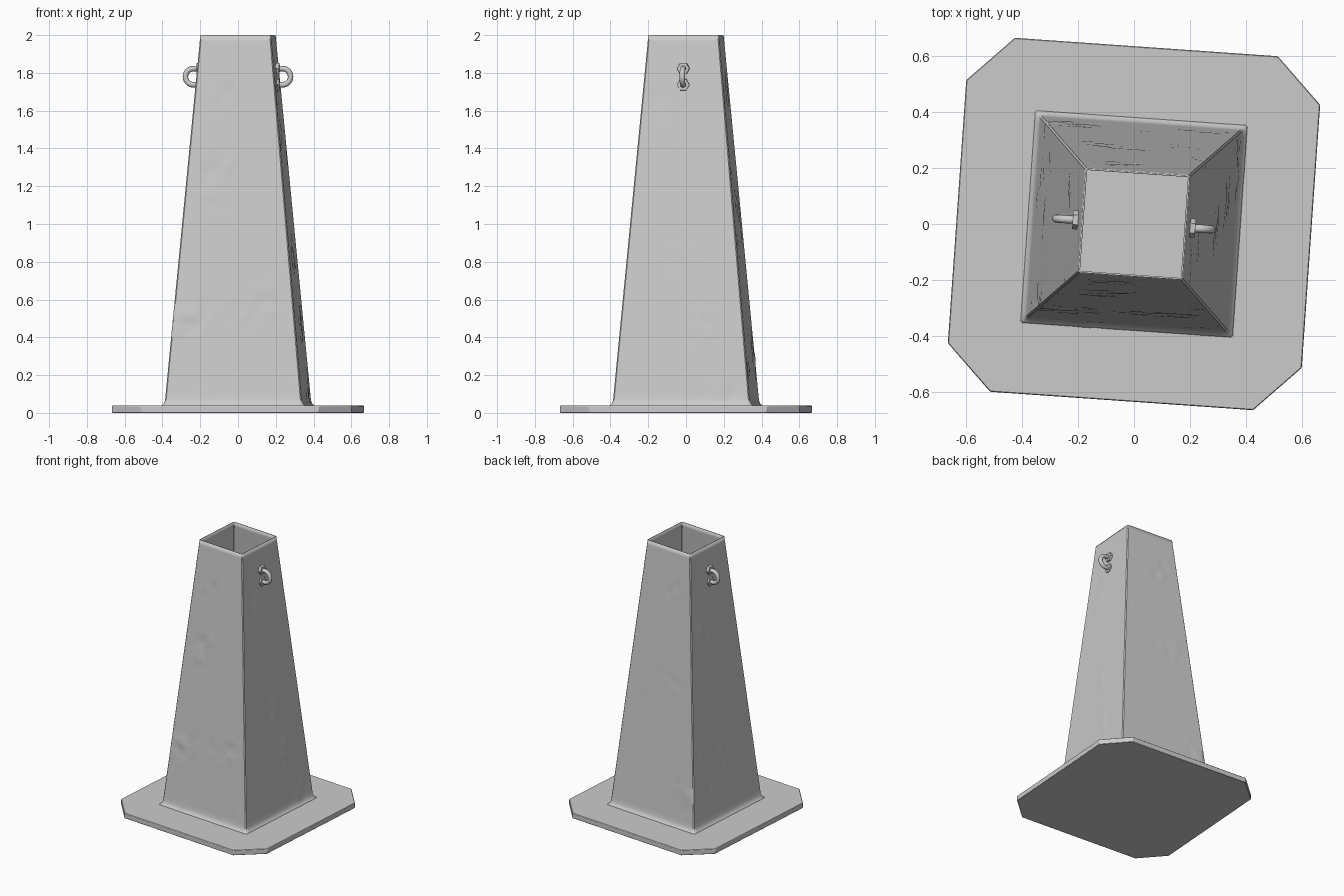
import bpy, bmesh, math
from mathutils import Matrix, Vector, noise

if "Cube" in bpy.data.objects:
    bpy.data.objects.remove(bpy.data.objects["Cube"])

TURN = Matrix.Rotation(math.radians(-4), 4, 'Z')   # whole model is slightly twisted
PLATE_TOP = 0.038


def make_object(name, bm, angle=35):
    bm.transform(TURN)
    bmesh.ops.recalc_face_normals(bm, faces=bm.faces)
    mesh = bpy.data.meshes.new(name)
    bm.to_mesh(mesh)
    bm.free()
    ob = bpy.data.objects.new(name, mesh)
    bpy.context.collection.objects.link(ob)
    bpy.ops.object.select_all(action='DESELECT')
    ob.select_set(True)
    bpy.context.view_layer.objects.active = ob
    bpy.ops.object.shade_smooth_by_angle(angle=math.radians(angle))
    return ob


def bridge(bm, a, b):
    n = len(a)
    for i in range(n):
        bm.faces.new((a[i], a[(i + 1) % n], b[(i + 1) % n], b[i]))


# Base plate: square slab with cut corners
bm = bmesh.new()
H, C = 0.635, 0.472
outline = [(H, -C), (H, C), (C, H), (-C, H), (-H, C), (-H, -C), (-C, -H), (C, -H)]
face = bm.faces.new([bm.verts.new((x, y, 0)) for x, y in outline])
ext = bmesh.ops.extrude_face_region(bm, geom=[face])
bmesh.ops.translate(bm, vec=(0, 0, PLATE_TOP),
                    verts=[v for v in ext['geom'] if isinstance(v, bmesh.types.BMVert)])
plate = make_object("base_plate", bm)
bev = plate.modifiers.new("edge_wear", 'BEVEL')
bev.width, bev.segments = 0.003, 1


# Hollow tapered tower with flared foot and faint dents
def tower_ring(bm, half, z, segs=28, cut=0.006):
    ring = []
    for k in range(4):
        rot = Matrix.Rotation(k * math.pi / 2, 4, 'Z')
        for i in range(segs + 1):
            y = (half - cut) * (2 * i / segs - 1)
            p = rot @ Vector((half, y, z))
            fade = min(1, (2 - z) * 6) * (0 < i < segs)
            dent = max(0, noise.noise(p * 5) - 0.2) * noise.noise(p * 16) * 0.015
            p += rot @ Vector((dent * fade, 0, 0))
            ring.append(bm.verts.new(p))
    return ring


bm = bmesh.new()
levels = [(0.385, PLATE_TOP - 0.004), (0.375, 0.043), (0.367, 0.053), (0.362, 0.07)]
levels += [(0.362 + (0.187 - 0.362) * t / 60, 0.07 + 1.93 * t / 60) for t in range(1, 61)]
rings = [tower_ring(bm, h, z) for h, z in levels]
for low, high in zip(rings, rings[1:]):
    bridge(bm, low, high)
tower = make_object("tower_shell", bm, 40)
wall = tower.modifiers.new("wall_thickness", 'SOLIDIFY')
wall.thickness, wall.offset = 0.006, -1


# Lifting loop: U-shaped bar held by two hex nuts, one per side
LOOP_Z, ARM = 1.78, 0.043


def lifting_loop(side, label):
    spin = Matrix.Rotation(0 if side > 0 else math.pi, 4, 'Z')
    bm = bmesh.new()
    path = [(0.195, ARM, math.pi / 2)]
    for i in range(17):
        a = math.pi / 2 - math.pi * i / 16
        path.append((0.236 + ARM * math.cos(a), ARM * math.sin(a), a))
    path.append((0.195, -ARM, -math.pi / 2))
    rings = []
    for x, z, a in path:
        out = Vector((math.cos(a), 0, math.sin(a)))
        centre = Vector((x, 0, LOOP_Z + z))
        rings.append([bm.verts.new(spin @ (centre + 0.0145 * (
            out * math.cos(t * math.pi / 6) + Vector((0, 1, 0)) * math.sin(t * math.pi / 6))))
            for t in range(12)])
    for a, b in zip(rings, rings[1:]):
        bridge(bm, a, b)
    bm.faces.new(rings[0])
    bm.faces.new(rings[-1])
    make_object(label + "_lifting_loop", bm, 40)

    bm = bmesh.new()
    for s in (-1, 1):
        place = spin @ Matrix.Translation((0.2065, 0, LOOP_Z + s * ARM)) \
            @ Matrix.Rotation(math.pi / 2, 4, 'Y')
        bmesh.ops.create_cone(bm, cap_ends=True, segments=6, radius1=0.036,
                              radius2=0.033, depth=0.027, matrix=place)
    make_object(label + "_hex_nuts", bm, 20)


lifting_loop(1, "right")
lifting_loop(-1, "left")
